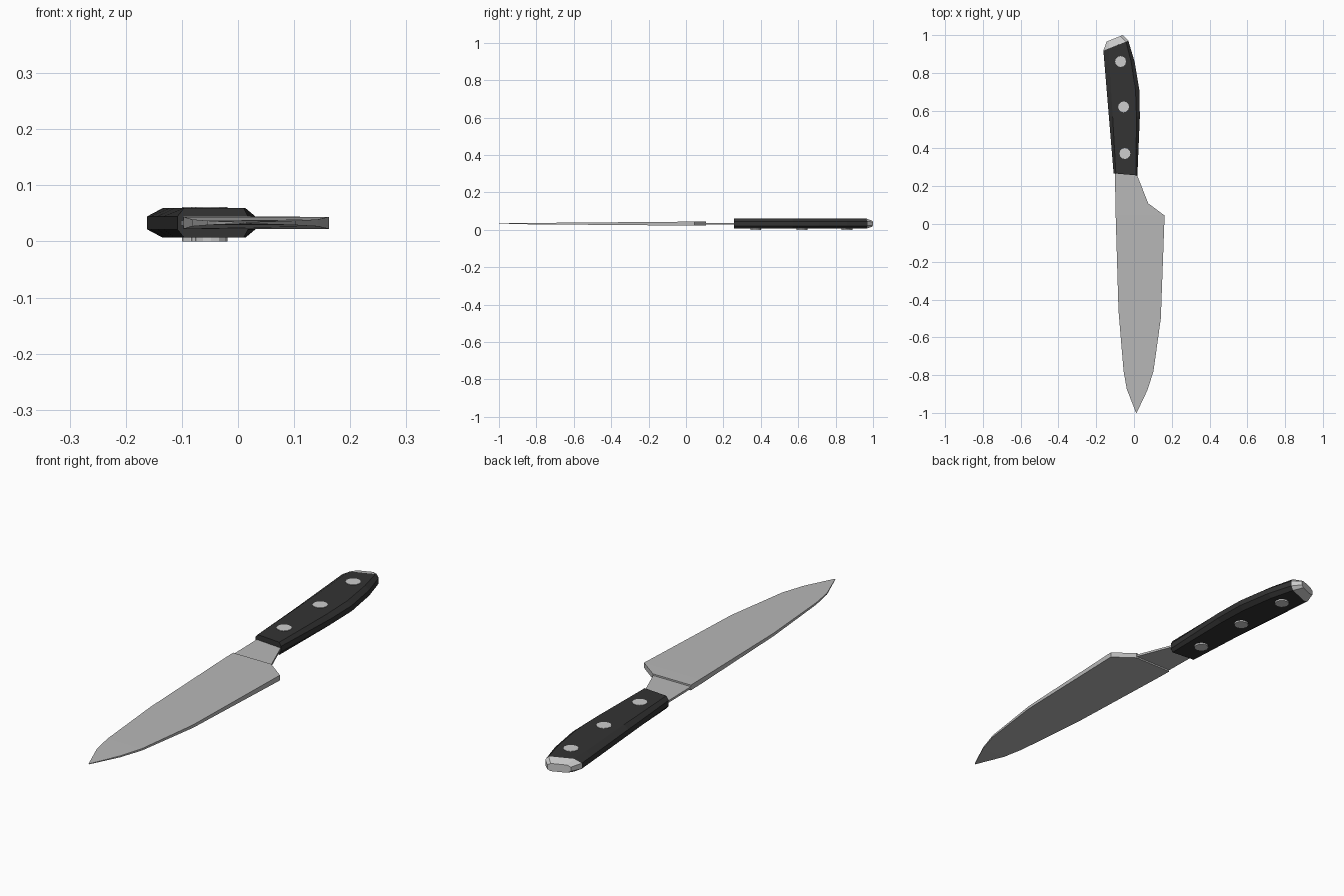
import bpy, bmesh, math

if "Cube" in bpy.data.objects:
    bpy.data.objects.remove(bpy.data.objects["Cube"])

ZC = 0.033  # mid plane of the knife


def material(name, r, g, b):
    m = bpy.data.materials.new(name)
    m.diffuse_color = (r, g, b, 1)
    m.use_nodes = True
    m.node_tree.nodes["Principled BSDF"].inputs["Base Color"].default_value = m.diffuse_color
    return m


blade_steel = material("blade steel", 0.48, 0.48, 0.48)
bright_steel = material("bright steel", 0.61, 0.61, 0.61)
black_grip = material("black grip", 0.033, 0.033, 0.033)


def loft(name, rings, mat):
    """Skin a list of equal-length closed rings and cap both ends."""
    bm = bmesh.new()
    vs = [[bm.verts.new(p) for p in ring] for ring in rings]
    n = len(rings[0])
    for a, b in zip(vs, vs[1:]):
        for i in range(n):
            j = (i + 1) % n
            bm.faces.new((a[i], a[j], b[j], b[i]))
    bm.faces.new(vs[0])
    bm.faces.new(vs[-1])
    bmesh.ops.recalc_face_normals(bm, faces=bm.faces)
    me = bpy.data.meshes.new(name)
    bm.to_mesh(me)
    bm.free()
    me.materials.append(mat)
    ob = bpy.data.objects.new(name, me)
    bpy.context.collection.objects.link(ob)
    return ob


def slab(xl, yl, xr, yr, h):
    """Rectangular section from spine to edge, half thickness h."""
    return [(xl, yl, ZC - h), (xr, yr, ZC - h), (xr, yr, ZC + h), (xl, yl, ZC + h)]


def octagon(xl, yl, xr, yr, cl, cr, h=0.0265, side=0.0115):
    """Chamfered section: cl and cr are the left and right chamfer widths."""
    pts = [(xl, -side), (xl + cl, -h), (xr - cr, -h), (xr, -side),
           (xr, side), (xr - cr, h), (xl + cl, h), (xl, side)]
    slope = (yr - yl) / (xr - xl)
    return [(x, yl + (x - xl) * slope, ZC + z) for x, z in pts]


# Blade, thick at the heel and thinning to the tip
loft("blade", [slab(*s) for s in [
    (-0.098, 0.108, 0.077, 0.108, 0.011),
    (-0.097, 0.045, 0.162, 0.045, 0.0108),
    (-0.082, -0.46, 0.142, -0.50, 0.0062),
    (-0.055, -0.78, 0.103, -0.78, 0.004),
    (-0.038, -0.875, 0.071, -0.88, 0.003),
    (0.011, -1.0, 0.014, -1.0, 0.0012)]], blade_steel)

# Thin neck running from the blade into the handle
loft("neck", [slab(*s) for s in [
    (-0.098, 0.10, 0.079, 0.10, 0.0045),
    (-0.101, 0.262, 0.015, 0.262, 0.0045),
    (-0.095, 0.32, 0.005, 0.32, 0.0045)]], blade_steel)

# Handle
end = octagon(-0.162, 0.918, -0.03, 0.97, 0.028, 0.012)
loft("handle", [
    octagon(-0.108, 0.268, 0.018, 0.257, 0.012, 0.008),
    octagon(-0.133, 0.57, 0.031, 0.57, 0.020, 0.018),
    octagon(-0.144, 0.70, 0.028, 0.71, 0.023, 0.020),
    octagon(-0.156, 0.845, 0.003, 0.86, 0.026, 0.018),
    end], black_grip)

# Pommel cap
loft("pommel", [end, octagon(-0.145, 0.966, -0.06, 1.0, 0.014, 0.012, 0.016, 0.009)],
     bright_steel)

# Rivets through the handle
for i, (x, y) in enumerate([(-0.048, 0.373), (-0.055, 0.62), (-0.071, 0.86)]):
    ring = [(x + 0.029 * math.cos(a), y + 0.029 * math.sin(a))
            for a in (math.tau * k / 12 for k in range(12))]
    loft(f"rivet_{i + 1}", [[(px, py, z) for px, py in ring] for z in (0.0, 0.061)],
         bright_steel)
